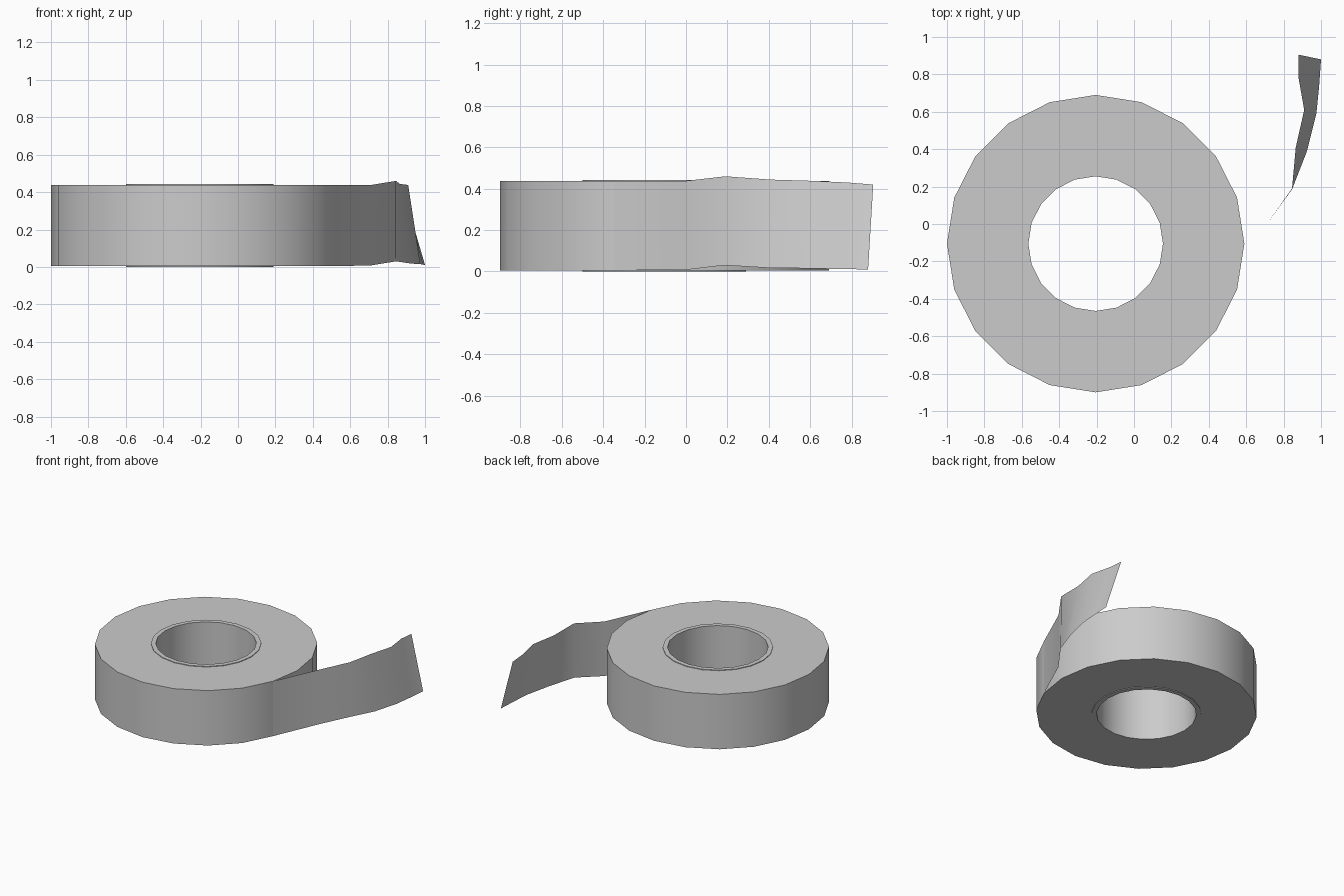
import bpy, bmesh
from math import cos, sin, pi, radians

if "Cube" in bpy.data.objects:
    bpy.data.objects.remove(bpy.data.objects["Cube"])

CX, CY, SIDES = -0.205, -0.105, 20


def make_object(name, bm):
    mesh = bpy.data.meshes.new(name)
    bm.to_mesh(mesh)
    bm.free()
    ob = bpy.data.objects.new(name, mesh)
    bpy.context.collection.objects.link(ob)
    bpy.ops.object.select_all(action='DESELECT')
    ob.select_set(True)
    bpy.context.view_layer.objects.active = ob
    bpy.ops.object.shade_smooth_by_angle(angle=radians(35))
    return ob


def ring(name, profile, closed=True):
    # sweep an (r, z) profile around the roll axis
    bm = bmesh.new()
    loops = []
    for i in range(SIDES):
        a = 2 * pi * i / SIDES
        loops.append([bm.verts.new((CX + r * cos(a), CY + r * sin(a), z))
                      for r, z in profile])
    n = len(profile)
    for i in range(SIDES):
        p, q = loops[i], loops[(i + 1) % SIDES]
        for j in range(n if closed else n - 1):
            k = (j + 1) % n
            bm.faces.new((p[j], q[j], q[k], p[k]))
    bmesh.ops.recalc_face_normals(bm, faces=bm.faces)
    return make_object(name, bm)


# wound tape: outer wall with flat annular sides, meeting the core
ring("tape_roll", [(0.395, 0.005), (0.795, 0.005), (0.795, 0.438), (0.395, 0.438)])

# core tube, standing slightly proud of the tape on both sides
ring("core_tube", [(0.36, 0.0), (0.395, 0.0), (0.395, 0.443), (0.36, 0.443)])

# loose end: bottom and top edge points, peeling off and twisting
bottom = [(0.551, -0.351, 0.005), (0.71, 0.0, 0.008), (0.845, 0.185, 0.03),
          (0.925, 0.39, 0.018), (0.975, 0.59, 0.015), (0.99, 0.74, 0.012),
          (1.0, 0.88, 0.01)]
top = [(0.551, -0.351, 0.438), (0.71, 0.0, 0.438), (0.845, 0.19, 0.46),
       (0.865, 0.41, 0.444), (0.91, 0.61, 0.438), (0.88, 0.78, 0.43),
       (0.88, 0.905, 0.42)]
bm = bmesh.new()
lo = [bm.verts.new(p) for p in bottom]
hi = [bm.verts.new(p) for p in top]
for i in range(len(lo) - 1):
    bm.faces.new((lo[i], lo[i + 1], hi[i + 1], hi[i]))
make_object("loose_tape_end", bm)
